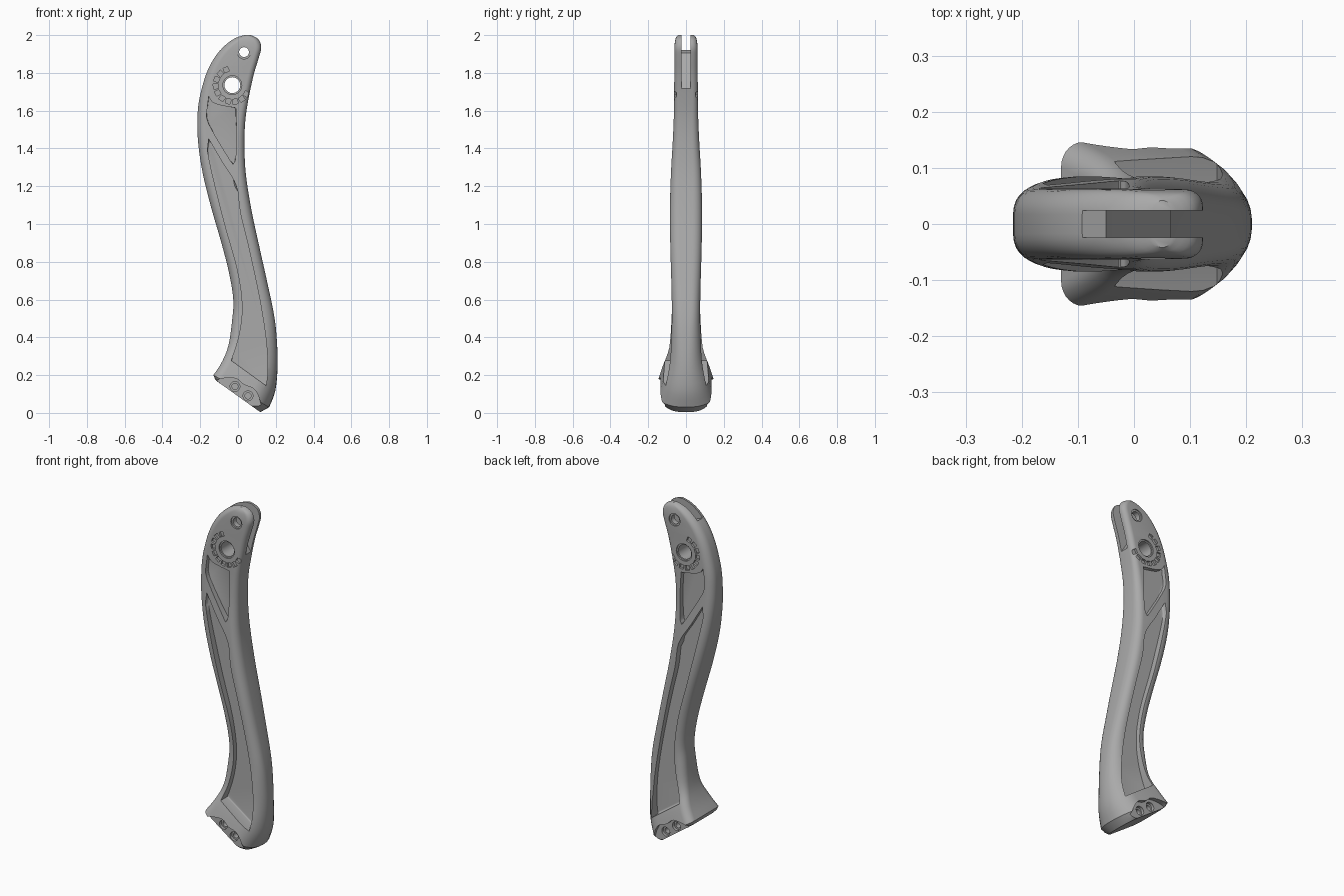
import bpy, bmesh
from math import sin, cos, pi, radians
from mathutils import Vector

if "Cube" in bpy.data.objects:
    bpy.data.objects.remove(bpy.data.objects["Cube"])

grey = bpy.data.materials.new("satin grey")
grey.use_nodes = True
colour = (0.4, 0.4, 0.4, 1)
grey.diffuse_color = colour
grey.node_tree.nodes["Principled BSDF"].inputs["Base Color"].default_value = colour


def spline(points, steps):
    """Smooth curve through points of any dimension."""
    p = [points[0]] + list(points) + [points[-1]]
    out = []
    for i in range(1, len(p) - 2):
        for s in range(steps):
            t = s / steps
            out.append([0.5 * (2 * b + (c - a) * t + (2 * a - 5 * b + 4 * c - d) * t * t
                               + (3 * b - a - 3 * c + d) * t ** 3)
                        for a, b, c, d in zip(*p[i - 1:i + 3])])
    return out + [list(points[-1])]


def make_object(name, bm):
    bmesh.ops.recalc_face_normals(bm, faces=bm.faces)
    mesh = bpy.data.meshes.new(name)
    bm.to_mesh(mesh)
    bm.free()
    mesh.materials.append(grey)
    obj = bpy.data.objects.new(name, mesh)
    bpy.context.collection.objects.link(obj)
    return obj


def section(lx, lz, rx, rz, h, round_x, round_y):
    """Rounded cross-section between a left and a right edge point."""
    left, right = Vector((lx, 0, lz)), Vector((rx, 0, rz))
    axis = (right - left).normalized()
    half = (right - left).length / 2
    ring = []
    for k, (su, sv) in enumerate(((1, 1), (-1, 1), (-1, -1), (1, -1))):
        a = min(round_x if su > 0 else 0.045, half * 0.95)
        b = min(round_y if su > 0 else 0.045, h * 0.95)
        for i in range(8):
            t = (k + i / 7) * pi / 2
            u = su * (half - a) + a * cos(t)
            ring.append((left + right) / 2 + axis * u + Vector((0, sv * (h - b) + b * sin(t), 0)))
    return ring


# Arm body: left edge x z, right edge x z, half thickness, right edge rounding
stations = [
    (-.13, .20, .165, .03, .146, .11, .14),
    (-.085, .27, .198, .12, .122, .11, .115),
    (-.05, .36, .21, .26, .089, .09, .08),
    (-.03, .50, .203, .42, .077, .07, .06),
    (-.025, .60, .187, .54, .075, .06, .05),
    (-.045, .73, .153, .70, .078, .05, .05),
    (-.085, .89, .113, .88, .083, .045, .05),
    (-.14, 1.08, .072, 1.07, .085, .045, .05),
    (-.185, 1.26, .042, 1.26, .080, .04, .045),
    (-.21, 1.42, .034, 1.42, .071, .04, .04),
    (-.215, 1.55, .039, 1.55, .065, .035, .035),
    (-.205, 1.66, .055, 1.66, .063, .03, .03),
    (-.17, 1.79, .083, 1.79, .062, .03, .03),
    (-.125, 1.88, .11, 1.88, .062, .03, .03),
    (-.07, 1.945, .123, 1.935, .061, .03, .03),
    (-.015, 1.985, .108, 1.978, .055, .03, .03),
    (.03, 2.0, .07, 2.0, .042, .03, .03),
]
base = [(-.115, .17, .118, .004, .115, .08, .1),
        (-.121, .178, .14, .016, .14, .10, .13)]
bm = bmesh.new()
rings = [[bm.verts.new(c) for c in section(*s)] for s in base + spline(stations, 4)]
for low, high in zip(rings, rings[1:]):
    for i in range(len(low)):
        j = (i + 1) % len(low)
        bm.faces.new((low[i], low[j], high[j], high[i]))
bm.faces.new(rings[0])
bm.faces.new(rings[-1])
arm = make_object("arm_body", bm)


def cut(name, outlines, y0, y1, mirror=True, fillet=0):
    """Cut x-z outlines out of the arm between two depths, on one or both sides."""
    bm = bmesh.new()
    for side in ((-1, 1) if mirror else (1,)):
        for outline in outlines:
            inner = [bm.verts.new((x, side * y0, z)) for x, z in outline]
            outer = [bm.verts.new((x, side * y1, z)) for x, z in outline]
            floor = bm.faces.new(inner)
            bm.faces.new(outer)
            for i in range(len(inner)):
                j = (i + 1) % len(inner)
                bm.faces.new((inner[i], inner[j], outer[j], outer[i]))
            if fillet:
                bmesh.ops.bevel(bm, geom=list(floor.edges), offset=fillet, segments=3,
                                profile=0.5, affect='EDGES', clamp_overlap=True)
    cutter = make_object(name, bm)
    cutter.hide_render = True
    cutter.hide_viewport = False
    mod = arm.modifiers.new(name, 'BOOLEAN')
    mod.operation, mod.solver, mod.object = 'DIFFERENCE', 'EXACT', cutter
    return cutter


def circle(x, z, r, n=28):
    return [(x + r * cos(2 * pi * i / n), z + r * sin(2 * pi * i / n)) for i in range(n)]


def tick(angle, r=.088, w=.013):
    c, s = cos(radians(angle)), sin(radians(angle))
    return [(-.03 + c * (r + a * w) - s * b * w, 1.735 + s * (r + a * w) + c * b * w)
            for a, b in ((-1, -1), (1, -1), (1, 1), (-1, 1))]


# Long lower side pocket
right_side = spline([(-.155, 1.45), (-.085, 1.33), (-.01, 1.205), (.012, 1.06), (.06, .86),
                     (.115, .60), (.148, .39), (.157, .23), (.148, .145)], 4)
left_side = spline([(-.035, .277), (.008, .415), (.024, .57), (-.003, .76),
                    (-.07, 1.0), (-.135, 1.26), (-.162, 1.39)], 4)
# Short upper side pocket
upper = (spline([(-.155, 1.675), (-.135, 1.645), (-.09, 1.628), (-.012, 1.615)], 3)
         + spline([(-.008, 1.5), (-.012, 1.36), (-.022, 1.325), (-.04, 1.335),
                   (-.155, 1.53), (-.164, 1.6)], 3))
cutters = [
    cut("lower_pocket_cutter", [right_side + left_side], .047, .3, fillet=.008),
    cut("upper_pocket_cutter", [upper], .04, .3, fillet=.006),
    # Fork slot in the top end
    cut("fork_slot_cutter", [[(-.1, 1.925), (-.05, 1.905), (.045, 1.75), (.07, 1.71),
                              (.25, 1.69), (.25, 2.1), (-.1, 2.1)]], -.024, .024, False),
    # Pivot holes with shallow counterbores
    cut("pivot_holes_cutter", [circle(-.03, 1.735, .042), circle(.032, 1.91, .026)],
        -.3, .3, False),
    cut("pivot_counterbore_cutter", [circle(-.03, 1.735, .05), circle(.032, 1.91, .036)],
        .054, .3),
    # Dial marks round the main pivot
    cut("dial_marks_cutter", [tick(a) for a in range(112, 330, 24)], .05, .3),
    # Scalloped fastener recess in the foot
    cut("foot_recess_cutter", [spline([(-.125, .165), (-.085, .182), (-.01, .182), (.03, .15),
                                       (.08, .13), (.108, .09), (.125, .03)], 4)
                               + [(.16, -.08), (-.16, .1)]], .112, .3),
    cut("fastener_seat_cutter", [circle(-.016, .14, .026), circle(.053, .09, .026)], .095, .3),
    cut("fastener_hole_cutter", [circle(-.016, .14, .016), circle(.053, .09, .016)], .06, .3),
]

# Bake the cuts and drop the cutters
graph = bpy.context.evaluated_depsgraph_get()
graph.update()
arm.data = bpy.data.meshes.new_from_object(arm.evaluated_get(graph))
arm.modifiers.clear()
for c in cutters:
    bpy.data.objects.remove(c)
arm.data.name = "arm_body"
arm.data.materials.clear()
arm.data.materials.append(grey)

for o in bpy.context.selected_objects:
    o.select_set(False)
arm.select_set(True)
bpy.context.view_layer.objects.active = arm
bpy.ops.object.shade_smooth_by_angle(angle=radians(32))
